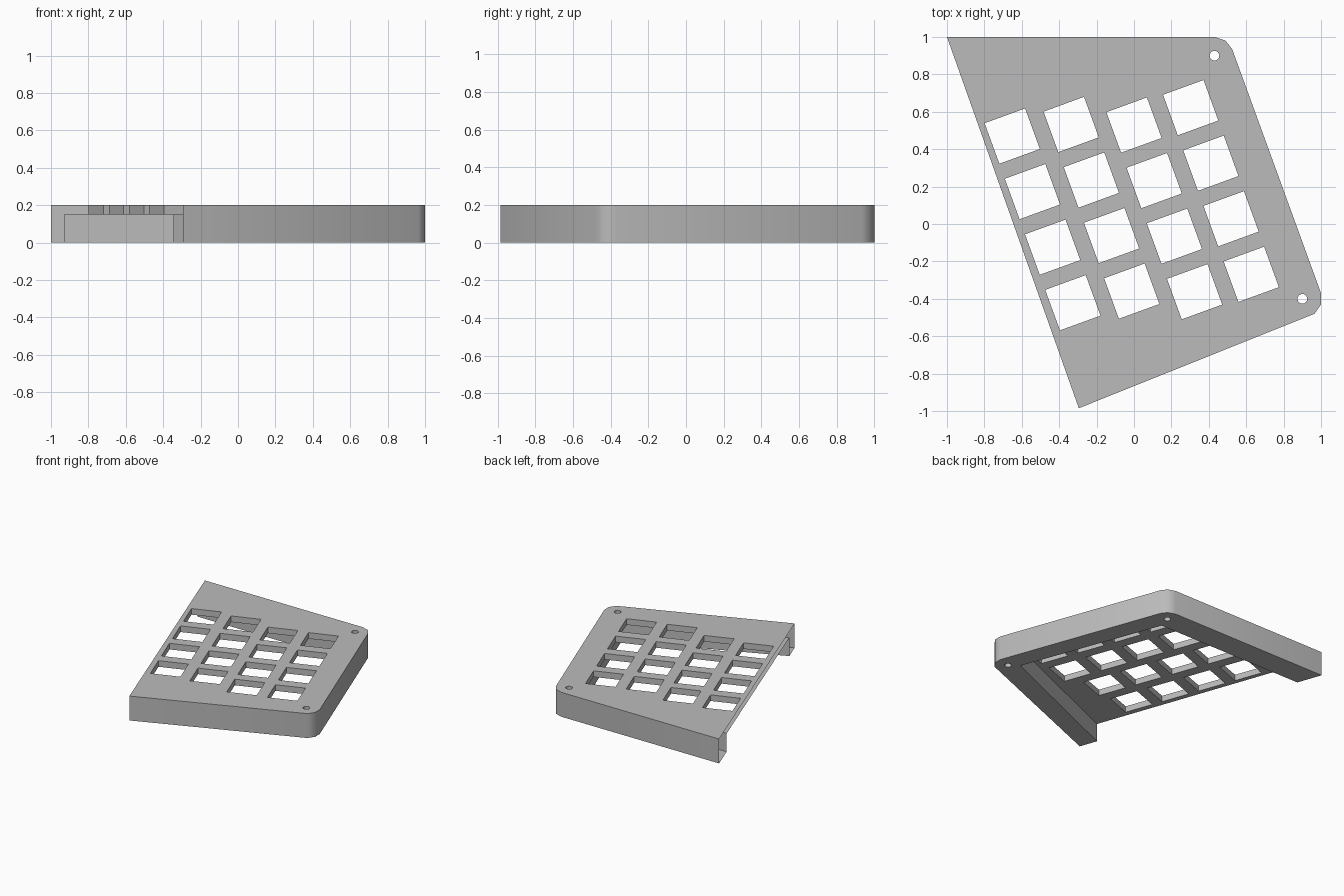
import bpy, bmesh, math
from mathutils import Vector, Matrix

cube = bpy.data.objects.get("Cube")
if cube:
    bpy.data.objects.remove(cube, do_unlink=True)

HEIGHT, PLATE_BOTTOM = 0.2, 0.15
BACK_LEFT, FRONT_LEFT = Vector((-1, 1)), Vector((-0.295, -0.985))

grey = bpy.data.materials.new("plain_grey")
grey.use_nodes = True
colour = (0.5, 0.5, 0.5, 1)
grey.diffuse_color = colour
grey.node_tree.nodes["Principled BSDF"].inputs["Base Color"].default_value = colour


def add_prism(bm, points, bottom, top):
    """Extrude a closed outline between two heights."""
    face = bm.faces.new([bm.verts.new((p[0], p[1], bottom)) for p in points])
    result = bmesh.ops.extrude_face_region(bm, geom=[face])
    moved = [g for g in result["geom"] if isinstance(g, bmesh.types.BMVert)]
    bmesh.ops.translate(bm, verts=moved, vec=(0, 0, top - bottom))


def make_object(name, bm):
    bmesh.ops.recalc_face_normals(bm, faces=bm.faces)
    mesh = bpy.data.meshes.new(name)
    bm.to_mesh(mesh)
    bm.free()
    obj = bpy.data.objects.new(name, mesh)
    bpy.context.collection.objects.link(obj)
    return obj


def ring(centre, radius, sides, turn=0):
    return [(centre[0] + radius * math.cos(turn + 2 * math.pi * i / sides),
             centre[1] + radius * math.sin(turn + 2 * math.pi * i / sides))
            for i in range(sides)]


# Case body with two rounded corners
bm = bmesh.new()
add_prism(bm, [BACK_LEFT, FRONT_LEFT, (0.965, -0.48), (1, -0.43), (1, -0.37),
               (0.525, 0.935), (0.49, 0.98), (0.43, 1)], 0, HEIGHT)
case = make_object("keypad_case", bm)
case.data.materials.append(grey)

# Pocket under the plate, running out through the left side
bm = bmesh.new()
add_prism(bm, [(-1.2, 0.8), (-0.645, -0.971), (-0.345, -0.844),
               (0.825, -0.345), (0.4, 0.8)], -0.1, PLATE_BOTTOM)
pocket = make_object("pocket_cutter", bm)

# Four staggered columns of square key holes, plus two screw holes
bm = bmesh.new()
column_tops = [(-0.651, 0.47), (-0.336, 0.532), (0, 0.529), (0.303, 0.622)]
step = Vector((0.108, -0.297))
for top in column_tops:
    for row in range(4):
        centre = Vector(top) + step * row
        add_prism(bm, ring(centre, 0.163, 4, math.radians(65)), 0.1, 0.3)
for centre in [(0.43, 0.9), (0.9, -0.4)]:
    add_prism(bm, ring(centre, 0.026, 16), -0.1, 0.3)
holes = make_object("hole_cutter", bm)

# Cut the case and keep the result
for cutter in (pocket, holes):
    cutter.hide_render = True
    cutter.hide_viewport = False
    mod = case.modifiers.new(cutter.name, 'BOOLEAN')
    mod.operation = 'DIFFERENCE'
    mod.solver = 'EXACT'
    mod.object = cutter
graph = bpy.context.evaluated_depsgraph_get()
shell = bpy.data.meshes.new_from_object(case.evaluated_get(graph))
case.modifiers.clear()
case.data = shell
for cutter in (pocket, holes):
    bpy.data.objects.remove(cutter, do_unlink=True)

# Leave the left side uncapped
bm = bmesh.new()
bm.from_mesh(shell)
edge = (FRONT_LEFT - BACK_LEFT).normalized()
side = Vector((edge.y, -edge.x))
open_faces = [f for f in bm.faces
              if all(abs((v.co.xy - BACK_LEFT).dot(side)) < 0.003 for v in f.verts)]
bmesh.ops.delete(bm, geom=open_faces, context='FACES')
bm.to_mesh(shell)
bm.free()

shell.materials.clear()
shell.materials.append(grey)
bpy.ops.object.select_all(action='DESELECT')
case.select_set(True)
bpy.context.view_layer.objects.active = case
bpy.ops.object.shade_smooth_by_angle(angle=math.radians(40))
